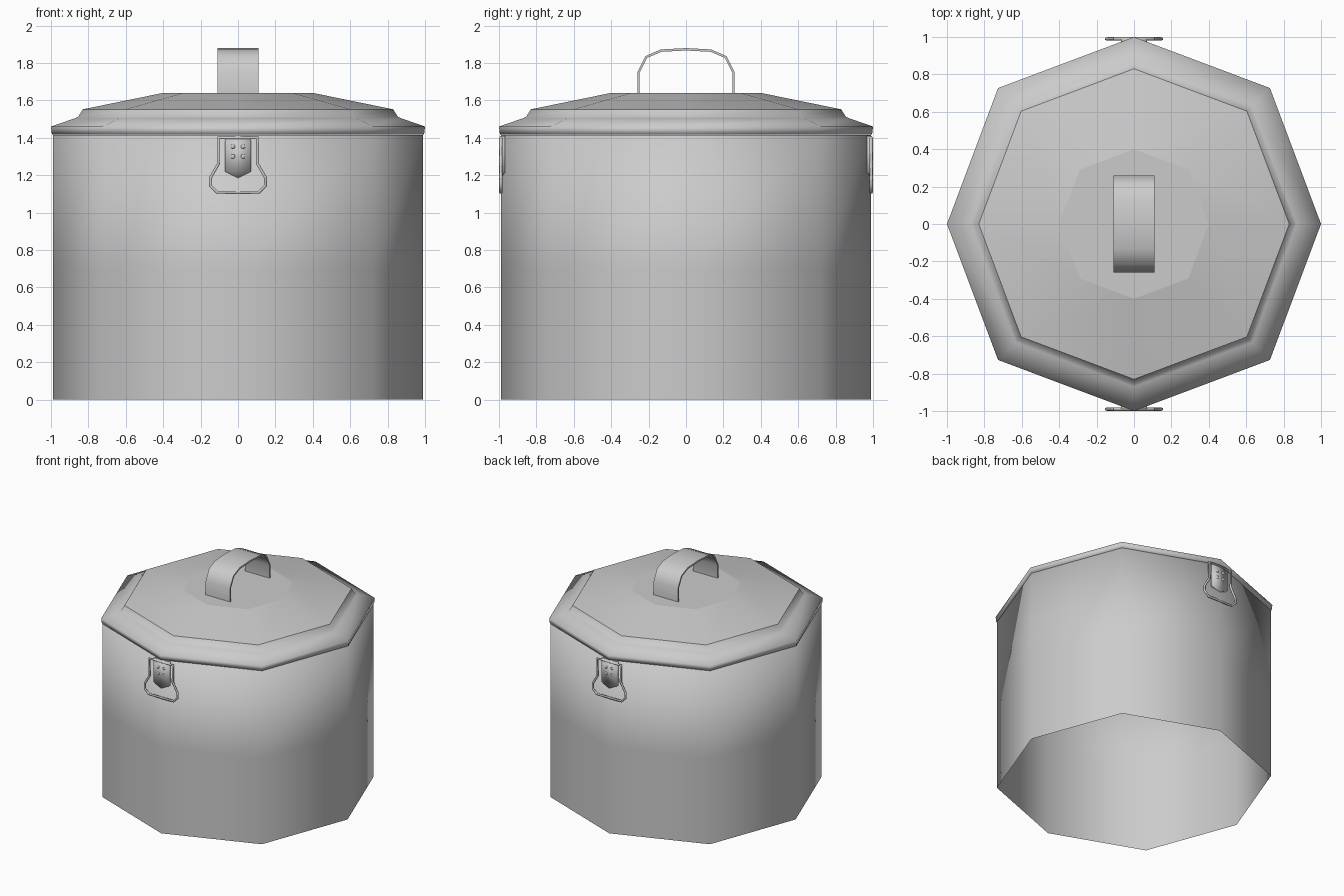
import bpy, bmesh, math

if "Cube" in bpy.data.objects:
    bpy.data.objects.remove(bpy.data.objects["Cube"])

# One metal grey for everything
steel = bpy.data.materials.new("steel_grey")
steel.use_nodes = True
steel.diffuse_color = (0.6, 0.6, 0.6, 1)
steel.node_tree.nodes["Principled BSDF"].inputs["Base Color"].default_value = (0.6, 0.6, 0.6, 1)


def add_object(name, bm):
    mesh = bpy.data.meshes.new(name)
    bm.to_mesh(mesh)
    bm.free()
    mesh.materials.append(steel)
    obj = bpy.data.objects.new(name, mesh)
    bpy.context.collection.objects.link(obj)
    return obj


def select_only(obj):
    bpy.ops.object.select_all(action='DESELECT')
    obj.select_set(True)
    bpy.context.view_layer.objects.active = obj


def smooth_by_angle(obj, degrees):
    select_only(obj)
    bpy.ops.object.shade_smooth_by_angle(angle=math.radians(degrees))


def octagon_loft(name, profile, sharp_rings=()):
    """Eight-sided shell through (radius, height) rings, capped on top and open below."""
    bm = bmesh.new()
    rings = []
    for r, z in profile:
        ring = []
        for k in range(8):
            a = k * math.pi / 4
            s = r * (1.028 if k % 2 else 1)
            ring.append(bm.verts.new((s * math.cos(a), s * math.sin(a), z)))
        rings.append(ring)
    for low, high in zip(rings, rings[1:]):
        for k in range(8):
            n = (k + 1) % 8
            bm.faces.new((low[k], low[n], high[n], high[k]))
    bm.faces.new(rings[-1])
    for f in bm.faces:
        f.smooth = True
    for i in sharp_rings:
        for k in range(8):
            bm.edges.get((rings[i][k], rings[i][(k + 1) % 8])).smooth = False
    return add_object(name, bm)


# Pot wall, open at the bottom and closed under the lid
octagon_loft("pot_body", [(0.99, 0), (0.99, 0.7), (0.99, 1.415)])

# Lid with a rounded rim, a steep step and a raised flat centre
octagon_loft("lid", [(0.97, 1.418), (0.995, 1.418), (1.0, 1.46), (0.87, 1.505),
                     (0.855, 1.512), (0.83, 1.552), (0.4, 1.64)], [5, 6])

# Arched strap handle
half = [(0.254, 1.62), (0.254, 1.749), (0.212, 1.832), (0.133, 1.866)]
path = [(-y, z) for y, z in half] + [(0, 1.873)] + half[::-1]
bm = bmesh.new()
strips = [[bm.verts.new((x, y, z)) for x in (-0.11, 0.11)] for y, z in path]
for a, b in zip(strips, strips[1:]):
    bm.faces.new((a[0], a[1], b[1], b[0]))
bmesh.ops.recalc_face_normals(bm, faces=bm.faces)
handle = add_object("lid_handle", bm)
solid = handle.modifiers.new("thickness", 'SOLIDIFY')
solid.thickness = 0.013
solid.offset = 0
select_only(handle)
bpy.ops.object.modifier_apply(modifier=solid.name)
smooth_by_angle(handle, 60)


def clasp(prefix, side):
    # Pointed plate with softened shading
    bm = bmesh.new()
    outline = [(-0.07, 1.41), (-0.07, 1.22), (0, 1.185), (0.07, 1.22), (0.07, 1.41)]
    face = bm.faces.new([bm.verts.new((x, side * 0.968, z)) for x, z in outline])
    out = bmesh.ops.extrude_face_region(bm, geom=[face], use_keep_orig=True)
    bmesh.ops.translate(bm, vec=(0, side * 0.025, 0),
                        verts=[v for v in out["geom"] if isinstance(v, bmesh.types.BMVert)])
    bmesh.ops.recalc_face_normals(bm, faces=bm.faces)
    for f in bm.faces:
        f.smooth = True
    add_object(prefix + "_clasp_plate", bm)

    # Four rivets
    bm = bmesh.new()
    for x in (-0.027, 0.027):
        for z in (1.30, 1.353):
            new = bmesh.ops.create_uvsphere(bm, u_segments=8, v_segments=6, radius=0.012)["verts"]
            bmesh.ops.scale(bm, vec=(1, 0.5, 1), verts=new)
            bmesh.ops.translate(bm, vec=(x, side * 0.993, z), verts=new)
    smooth_by_angle(add_object(prefix + "_clasp_rivets", bm), 60)

    # Flared wire loop
    right = [(0.105, 1.4), (0.105, 1.26), (0.147, 1.187), (0.147, 1.143), (0.112, 1.108)]
    pts = right + [(-x, z) for x, z in reversed(right)]
    curve = bpy.data.curves.new(prefix + "_clasp_loop", 'CURVE')
    curve.dimensions = '3D'
    curve.bevel_depth = 0.009
    curve.bevel_resolution = 1
    spline = curve.splines.new('POLY')
    spline.points.add(len(pts) - 1)
    for p, (x, z) in zip(spline.points, pts):
        p.co = (x, side * 0.99, z, 1)
    spline.use_cyclic_u = True
    curve.materials.append(steel)
    loop = bpy.data.objects.new(prefix + "_clasp_loop", curve)
    bpy.context.collection.objects.link(loop)
    select_only(loop)
    bpy.ops.object.convert(target='MESH')


clasp("front", -1)
clasp("back", 1)
